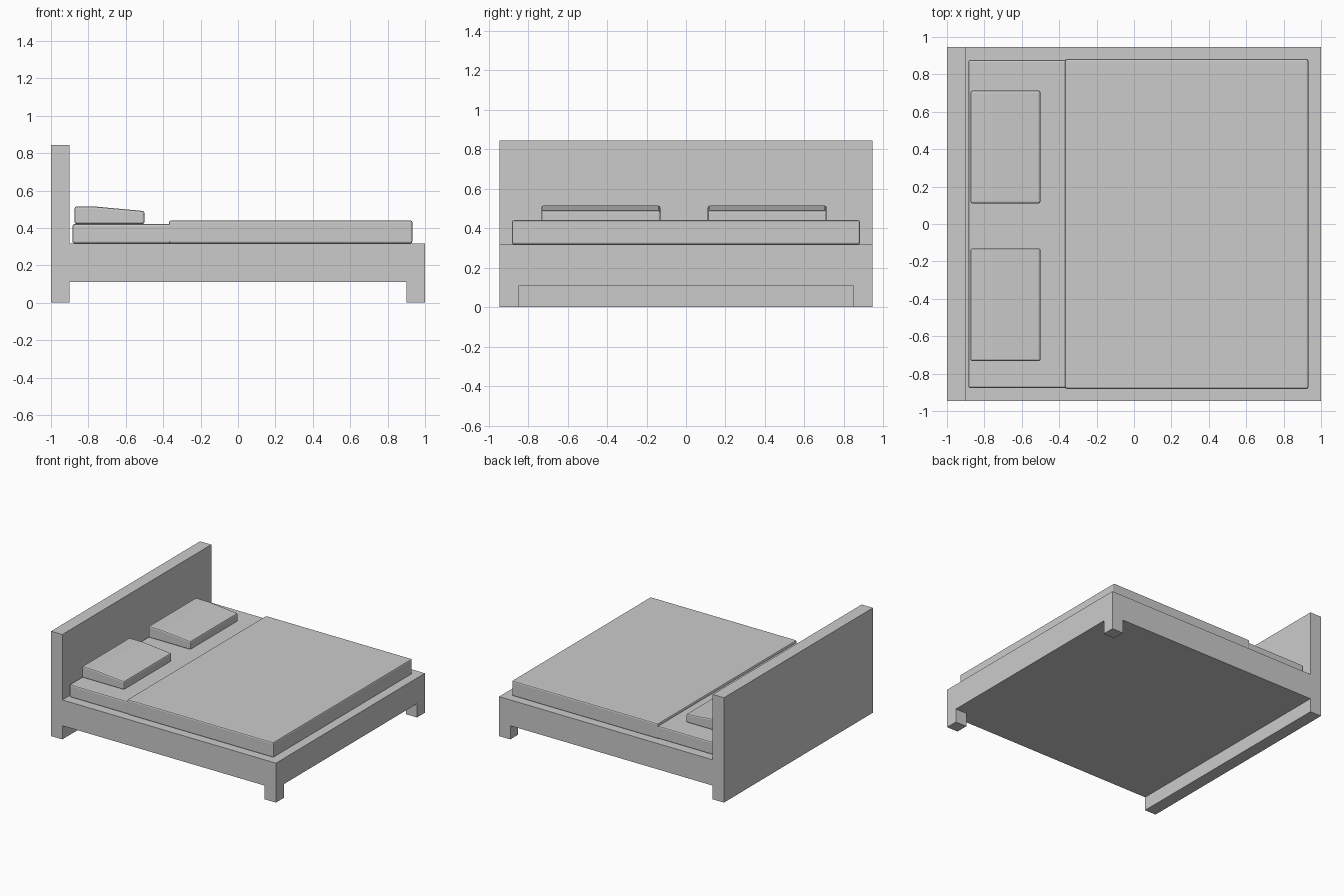
import bpy, bmesh

if "Cube" in bpy.data.objects:
    bpy.data.objects.remove(bpy.data.objects["Cube"])


def finish(name, bm, bevel=0.0):
    bmesh.ops.recalc_face_normals(bm, faces=bm.faces)
    mesh = bpy.data.meshes.new(name)
    bm.to_mesh(mesh)
    bm.free()
    obj = bpy.data.objects.new(name, mesh)
    bpy.context.collection.objects.link(obj)
    if bevel:
        mod = obj.modifiers.new("soft_edges", 'BEVEL')
        mod.width = bevel
        mod.segments = 2
        mod.limit_method = 'ANGLE'
        mod.angle_limit = 0.6
    return obj


def extrude_profile(name, profile, y0, y1, bevel):
    """Side profile in (x, z), extruded from y0 to y1."""
    bm = bmesh.new()
    face = bm.faces.new([bm.verts.new((x, y0, z)) for x, z in profile])
    ext = bmesh.ops.extrude_face_region(bm, geom=[face], use_keep_orig=True)
    verts = [v for v in ext["geom"] if isinstance(v, bmesh.types.BMVert)]
    bmesh.ops.translate(bm, verts=verts, vec=(0, y1 - y0, 0))
    return finish(name, bm, bevel)


def rectangle(x0, x1, z0, z1):
    return [(x0, z0), (x1, z0), (x1, z1), (x0, z1)]


def pull(bm, z, dz, inside):
    """Extrude the horizontal faces at height z whose centre passes the test."""
    faces = [f for f in bm.faces
             if all(abs(v.co.z - z) < 1e-4 for v in f.verts)
             and inside(f.calc_center_median())]
    ext = bmesh.ops.extrude_face_region(bm, geom=faces)
    verts = [v for v in ext["geom"] if isinstance(v, bmesh.types.BMVert)]
    bmesh.ops.translate(bm, verts=verts, vec=(0, 0, dz))
    bmesh.ops.delete(bm, geom=faces, context='FACES')


# Bed frame: slab cut along the leg lines, with headboard and feet pulled out
W, BOTTOM, TOP = 0.946, 0.11, 0.317
bm = bmesh.new()
bmesh.ops.create_cube(bm, size=1)
for v in bm.verts:
    v.co = (v.co.x * 2, v.co.y * 2 * W, BOTTOM if v.co.z < 0 else TOP)
cuts = [((s * 0.9, 0, 0), (1, 0, 0)) for s in (-1, 1)]
cuts += [((0, s * (W - 0.1), 0), (0, 1, 0)) for s in (-1, 1)]
for co, no in cuts:
    geom = bm.verts[:] + bm.edges[:] + bm.faces[:]
    bmesh.ops.bisect_plane(bm, geom=geom, plane_co=co, plane_no=no)
pull(bm, TOP, 0.843 - TOP, lambda c: c.x < -0.9)
pull(bm, BOTTOM, -BOTTOM,
     lambda c: c.x < -0.9 or (c.x > 0.9 and abs(c.y) > W - 0.1))
bmesh.ops.dissolve_limit(bm, angle_limit=0.01, verts=bm.verts, edges=bm.edges)
finish("bed_frame", bm)

# Mattress and the blanket over its lower part
extrude_profile("mattress", rectangle(-0.885, 0.92, TOP, 0.42), -0.877, 0.877, 0.01)
extrude_profile("blanket", rectangle(-0.368, 0.932, TOP, 0.44), -0.882, 0.882, 0.01)

# Pillows: wedge profile, lower toward the foot of the bed
pillow = [(-0.874, 0.422), (-0.5, 0.422), (-0.5, 0.49), (-0.76, 0.514), (-0.874, 0.514)]
for name, y0, y1 in (("front_pillow", -0.733, -0.13), ("back_pillow", 0.11, 0.713)):
    extrude_profile(name, pillow, y0, y1, 0.01)
